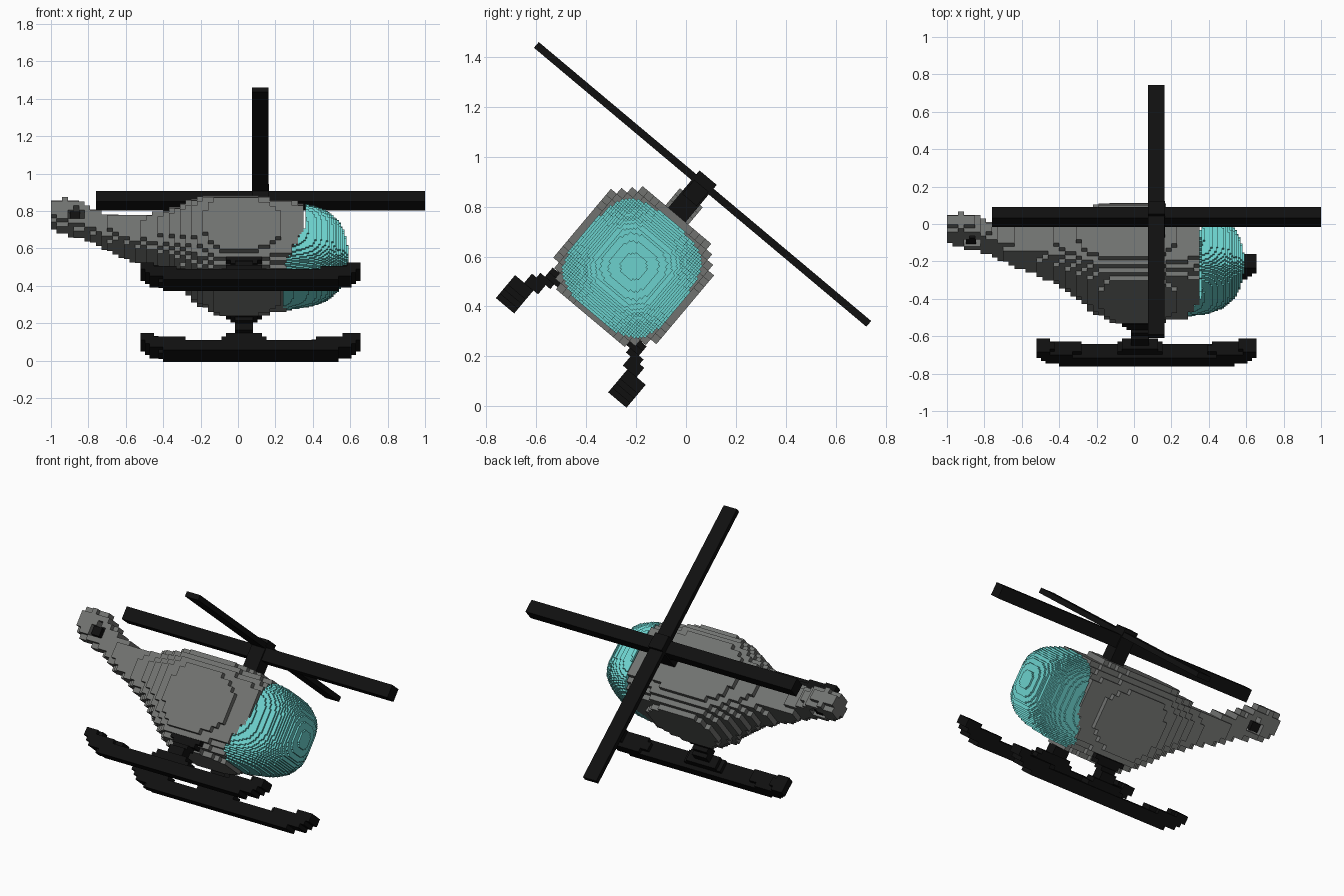
import bpy, bmesh, math
from mathutils import Matrix

if "Cube" in bpy.data.objects:
    bpy.data.objects.remove(bpy.data.objects["Cube"])

# Whole aircraft is banked sideways around its long axis
PLACE = Matrix.Translation((0, -0.21, 0.56)) @ Matrix.Rotation(math.radians(-40), 4, 'X')


def material(name, rgb):
    m = bpy.data.materials.new(name)
    m.diffuse_color = (*rgb, 1)
    m.use_nodes = True
    m.node_tree.nodes["Principled BSDF"].inputs["Base Color"].default_value = m.diffuse_color
    return m


GREY = material("hull_grey", (0.165, 0.17, 0.163))
CYAN = material("glass_cyan", (0.15, 0.64, 0.61))
BLACK = material("matte_black", (0.005, 0.005, 0.005))


def finish(bm, name, mat):
    bmesh.ops.recalc_face_normals(bm, faces=bm.faces)
    me = bpy.data.meshes.new(name)
    bm.to_mesh(me)
    bm.free()
    me.materials.append(mat)
    ob = bpy.data.objects.new(name, me)
    ob.matrix_world = PLACE
    bpy.context.collection.objects.link(ob)
    return ob


def box(name, lo, hi, mat):
    bm = bmesh.new()
    size = [b - a for a, b in zip(lo, hi)]
    mid = [(a + b) / 2 for a, b in zip(lo, hi)]
    bmesh.ops.create_cube(bm, size=1, matrix=Matrix.Translation(mid) @ Matrix.Diagonal((*size, 1)))
    return finish(bm, name, mat)


def blocks(name, inside, lo, hi, s, mat, buried=lambda x, y, z: False):
    """Fill a shape with cubes of size s and keep only the outer faces."""
    def centre(c):
        return [lo[k] + (c[k] + 0.5) * s for k in range(3)]
    n = [math.ceil((hi[k] - lo[k]) / s - 1e-6) for k in range(3)]
    cells = {(i, j, k) for i in range(n[0]) for j in range(n[1]) for k in range(n[2])
             if inside(*centre((i, j, k)))}
    bm = bmesh.new()
    cache = {}

    def vert(p):
        if p not in cache:
            cache[p] = bm.verts.new([lo[k] + p[k] * s for k in range(3)])
        return cache[p]

    for c in sorted(cells):
        for axis in range(3):
            for side in (0, 1):
                nb = list(c)
                nb[axis] += 2 * side - 1
                if tuple(nb) in cells or buried(*centre(nb)):
                    continue
                a, b = (axis + 1) % 3, (axis + 2) % 3
                quad = []
                for da, db in ((0, 0), (1, 0), (1, 1), (0, 1)):
                    p = list(c)
                    p[axis] += side
                    p[a] += da
                    p[b] += db
                    quad.append(vert(tuple(p)))
                bm.faces.new(quad if side else quad[::-1])
    return finish(bm, name, mat)


def lerp(table, x):
    for p, q in zip(table, table[1:]):
        if p[0] <= x <= q[0]:
            t = (x - p[0]) / (q[0] - p[0])
            return [u + (v - u) * t for u, v in zip(p[1:], q[1:])]
    return None


# Hull stations: x, centre height, half width, half height
HULL = [(-1.0, .285, .045, .065), (-.93, .275, .052, .097), (-.85, .25, .055, .095),
        (-.78, .21, .062, .08), (-.7, .16, .075, .08), (-.6, .13, .09, .09),
        (-.5, .10, .11, .115), (-.4, .085, .145, .145), (-.3, .06, .195, .195),
        (-.2, .03, .25, .245), (-.1, 0, .275, .275), (.1, 0, .272, .272),
        (.3, 0, .245, .245), (.4, 0, .232, .232), (.48, 0, .205, .205),
        (.54, 0, .16, .16), (.57, 0, .11, .11), (.587, 0, .04, .04)]


def hull_depth(x, y, z):
    st = lerp(HULL, x)
    if st is None:
        return 9
    return abs(y / st[1]) ** 3.3 + abs((z - st[0]) / st[2]) ** 3.3


def is_glass(x, z):
    return x > 0.36 - max(0, -z) * 0.5


def in_hull(x, y, z):
    hole = math.hypot(x + .87, z - .245) < .045
    return hull_depth(x, y, z) < 1 and not is_glass(x, z) and not hole


def in_canopy(x, y, z):
    return is_glass(x, z) and hull_depth(x, y, z) < 1


def deep(x, y, z):
    return x > 0.15 and hull_depth(x, y, z) < 0.5


# Hull with pierced tail fin, and the finer glass canopy
blocks("hull", in_hull, (-1, -.3, -.3), (.45, .3, .42), .03, GREY, deep)
blocks("canopy", in_canopy, (.2, -.28, -.28), (.6, .28, .28), .01, CYAN, deep)

# Tail rotor hub inside the fin hole
box("tail_hub", (-.898, -.05, .218), (-.845, .05, .268), BLACK)

# Skid rails: x, bottom, top, turned up at both ends
RAIL = [(-.52, -.37, -.325), (-.47, -.42, -.335), (-.38, -.45, -.36), (-.25, -.45, -.372),
        (.38, -.45, -.372), (.5, -.45, -.36), (.6, -.42, -.335), (.65, -.37, -.325)]
# Struts: height, sideways centre, half width along x
STRUT = [(-.40, .29, .17), (-.36, .28, .11), (-.32, .265, .05),
         (-.27, .235, .05), (-.23, .205, .09), (-.2, .19, .1)]


def in_skid(x, y, z):
    rail = lerp(RAIL, x)
    if rail:
        mid, half = (rail[0] + rail[1]) / 2, (rail[1] - rail[0]) / 2
        if abs((y - .29) / .05) ** 4 + abs((z - mid) / half) ** 4 < 1.2:
            return True
    st = lerp(STRUT, z)
    return bool(st) and abs(y - st[0]) < .038 and abs(x - .03) < st[1]


for side, label in ((-1, "left"), (1, "right")):
    y0 = .15 if side > 0 else -.366
    blocks(label + "_skid", lambda x, y, z: in_skid(x, side * y, z),
           (-.52, y0, -.452), (.65, y0 + .216, -.19), .024, BLACK)

# Rotor mast and the two crossed blades
box("rotor_mast", (.075, -.045, .22), (.165, .045, .465), BLACK)
box("long_blade", (-.76, -.0375, .348), (1.0, .0375, .423), BLACK)
box("cross_blade", (.075, -.87, .415), (.163, .87, .445), BLACK)
